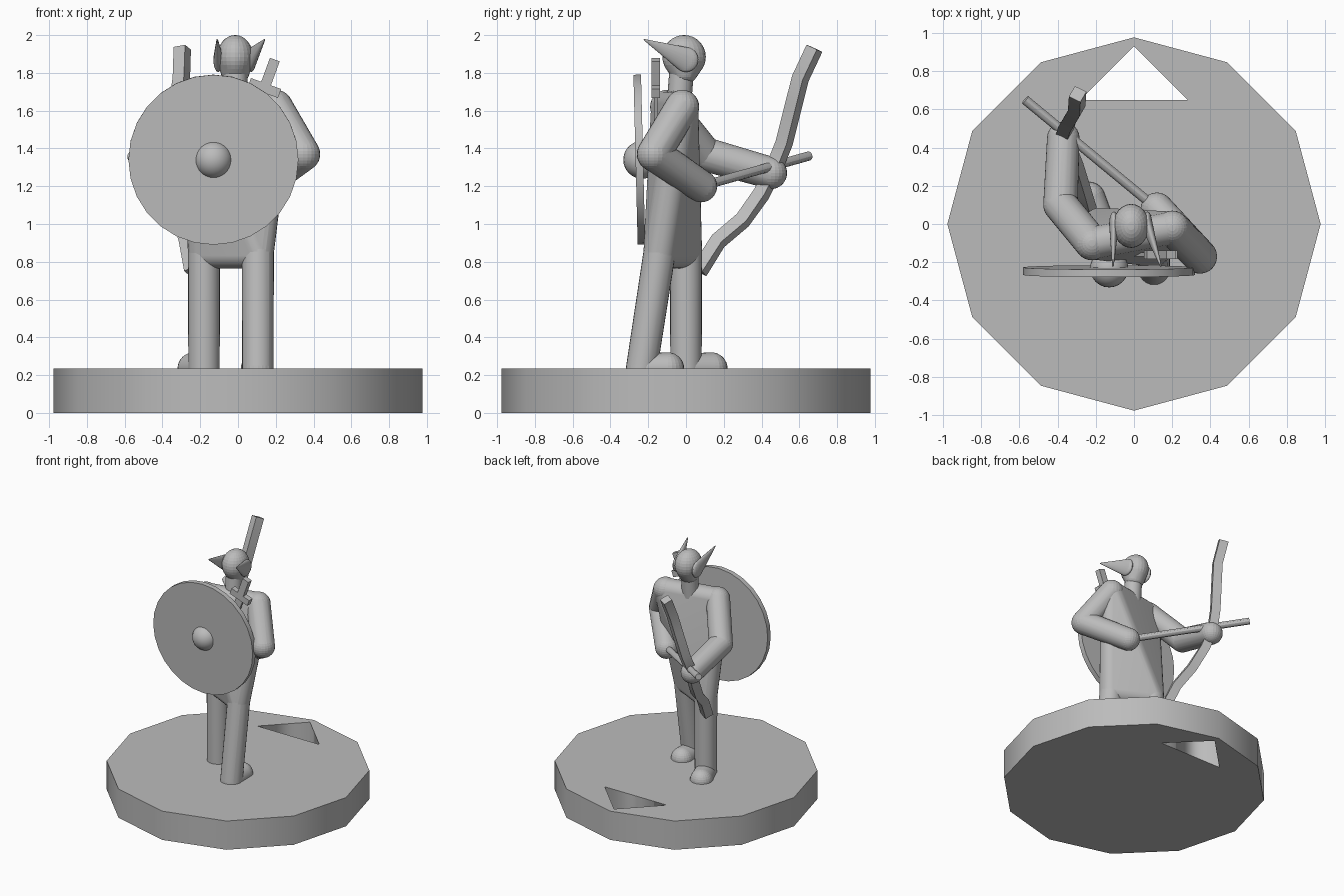
import bpy, bmesh, math
from mathutils import Vector, Matrix

if "Cube" in bpy.data.objects:
    bpy.data.objects.remove(bpy.data.objects["Cube"], do_unlink=True)

GREY = bpy.data.materials.new("plain_grey")
GREY.use_nodes = True
GREY.diffuse_color = (0.5, 0.5, 0.5, 1)
GREY.node_tree.nodes["Principled BSDF"].inputs["Base Color"].default_value = (0.5, 0.5, 0.5, 1)


def finish(name, bm, smooth=True):
    """Turn a bmesh into a named, shaded object."""
    bmesh.ops.recalc_face_normals(bm, faces=bm.faces)
    mesh = bpy.data.meshes.new(name)
    bm.to_mesh(mesh)
    bm.free()
    mesh.materials.append(GREY)
    obj = bpy.data.objects.new(name, mesh)
    bpy.context.collection.objects.link(obj)
    if smooth:
        bpy.ops.object.select_all(action='DESELECT')
        obj.select_set(True)
        bpy.context.view_layer.objects.active = obj
        bpy.ops.object.shade_smooth_by_angle(angle=math.radians(30))
    return obj


def hull(name, *balls):
    """Convex hull around ellipsoids given as (centre, radius or radii)."""
    bm = bmesh.new()
    for centre, r in balls:
        radii = r if isinstance(r, tuple) else (r, r, r)
        bmesh.ops.create_uvsphere(bm, u_segments=24, v_segments=16, radius=1,
                                  matrix=Matrix.LocRotScale(Vector(centre), None, Vector(radii)))
    if len(balls) > 1:
        out = bmesh.ops.convex_hull(bm, input=bm.verts)
        junk = {v for v in out["geom_interior"] + out["geom_unused"]
                if isinstance(v, bmesh.types.BMVert)}
        bmesh.ops.delete(bm, geom=list(junk), context='VERTS')
    return finish(name, bm)


def rod(name, a, b, r, sides=16):
    """Cylinder between two points."""
    a, b = Vector(a), Vector(b)
    bm = bmesh.new()
    turn = (b - a).to_track_quat('Z', 'Y')
    bmesh.ops.create_cone(bm, cap_ends=True, segments=sides, radius1=r, radius2=r,
                          depth=(b - a).length, matrix=Matrix.LocRotScale((a + b) / 2, turn, None))
    return finish(name, bm)


def box(name, centre, size, tilt):
    bm = bmesh.new()
    turn = Matrix.Rotation(tilt, 3, 'Y').to_quaternion()
    bmesh.ops.create_cube(bm, size=1, matrix=Matrix.LocRotScale(Vector(centre), turn, Vector(size)))
    return finish(name, bm, False)


# Twelve-sided base plate with a triangular hole right through it
curve = bpy.data.curves.new("base", 'CURVE')
curve.dimensions, curve.fill_mode = '2D', 'BOTH'
curve.extrude = 0.1175
ring = [(0.977 * math.cos(i * math.pi / 6), 0.977 * math.sin(i * math.pi / 6)) for i in range(12)]
for outline in (ring, [(0, 0.93), (-0.28, 0.65), (0.28, 0.65)]):
    spline = curve.splines.new('POLY')
    spline.points.add(len(outline) - 1)
    for point, (x, y) in zip(spline.points, outline):
        point.co = (x, y, 0, 1)
    spline.use_cyclic_u = True
curve.materials.append(GREY)
base = bpy.data.objects.new("base", curve)
base.location.z = 0.1175
bpy.context.collection.objects.link(base)
bpy.ops.object.select_all(action='DESELECT')
base.select_set(True)
bpy.context.view_layer.objects.active = base
bpy.ops.object.convert(target='MESH')

# Body joints
R = 0.085
shoulder_l, shoulder_r = (0.2, -0.02, 1.62), (-0.22, -0.1, 1.62)
elbow_l, elbow_r = (0.345, -0.17, 1.37), (-0.385, 0.1, 1.37)
hand_l, hand_r = (0.12, 0.08, 1.2), (-0.37, 0.45, 1.27)
hip_l, hip_r = (0.105, -0.14, 0.85), (-0.18, 0, 0.85)

# Torso, limbs and feet
hull("torso", (shoulder_l, R), (shoulder_r, R), (hip_l, R), (hip_r, R))
for side, shoulder, elbow, hand in (("left", shoulder_l, elbow_l, hand_l),
                                    ("right", shoulder_r, elbow_r, hand_r)):
    hull(side + "_upper_arm", (shoulder, 0.09), (elbow, 0.09))
    hull(side + "_forearm", (elbow, 0.09), (hand, R))
for side, hip, ankle, toe in (("left", hip_l, (0.105, -0.235, 0.235), (0.1, -0.095, 0.235)),
                              ("right", hip_r, (-0.18, 0, 0.235), (-0.235, 0.135, 0.235))):
    hull(side + "_leg", (hip, R), (ankle, 0.083))
    hull(side + "_foot", (ankle, 0.08), (toe, R))

# Neck, head and long swept ears
rod("neck", (-0.015, -0.04, 1.6), (-0.015, -0.02, 1.85), 0.065)
hull("head", ((-0.015, -0.01, 1.885), (0.095, 0.115, 0.115)),
     ((-0.015, -0.01, 1.8), (0.075, 0.07, 0.06)))
hull("left_ear", ((0.07, 0.0, 1.87), (0.025, 0.065, 0.065)), ((0.14, -0.22, 1.975), 0.004))
hull("right_ear", ((-0.105, 0.0, 1.87), (0.025, 0.065, 0.065)), ((-0.11, -0.22, 1.975), 0.004))

# Round shield with a boss, carried on the back
rod("shield", (-0.13, -0.267, 1.34), (-0.13, -0.227, 1.341), 0.45, 28)
hull("shield_boss", ((-0.13, -0.232, 1.34), 0.1))

# Slung sword
TILT = 0.35
axis = Vector((math.sin(TILT), 0, math.cos(TILT)))
guard = Vector((0.14, -0.16, 1.72))
box("sword_guard", guard, (0.17, 0.045, 0.05), TILT)
box("sword_grip", guard + axis * 0.08, (0.055, 0.045, 0.16), TILT)
box("sword_blade", guard - axis * 0.32, (0.06, 0.02, 0.64), TILT)

# Recurved bow: a rectangular section swept along a path
path = [Vector(p) for p in ((-0.295, 0.68, 1.93), (-0.3, 0.605, 1.77), (-0.32, 0.57, 1.63),
                            (-0.35, 0.52, 1.43), (-0.37, 0.46, 1.28), (-0.35, 0.4, 1.16),
                            (-0.31, 0.3, 1.02), (-0.27, 0.17, 0.91), (-0.24, 0.07, 0.75))]
bm = bmesh.new()
rings = []
for i, p in enumerate(path):
    along = (path[min(i + 1, len(path) - 1)] - path[max(i - 1, 0)]).normalized()
    depth = along.cross(Vector((0.86, -0.5, 0))).normalized()
    wide = depth.cross(along)
    rings.append([bm.verts.new(p + wide * a * 0.034 + depth * b * 0.034)
                  for a, b in ((1, 1), (-1, 1), (-1, -1), (1, -1))])
for low, high in zip(rings, rings[1:]):
    for k in range(4):
        bm.faces.new((low[k], low[k - 1], high[k - 1], high[k]))
bm.faces.new(rings[0])
bm.faces.new(rings[-1])
finish("bow", bm)

# Arrow held from the drawing hand across the bow
rod("arrow", (0.12, 0.08, 1.2), (-0.57, 0.65, 1.36), 0.025, 12)
